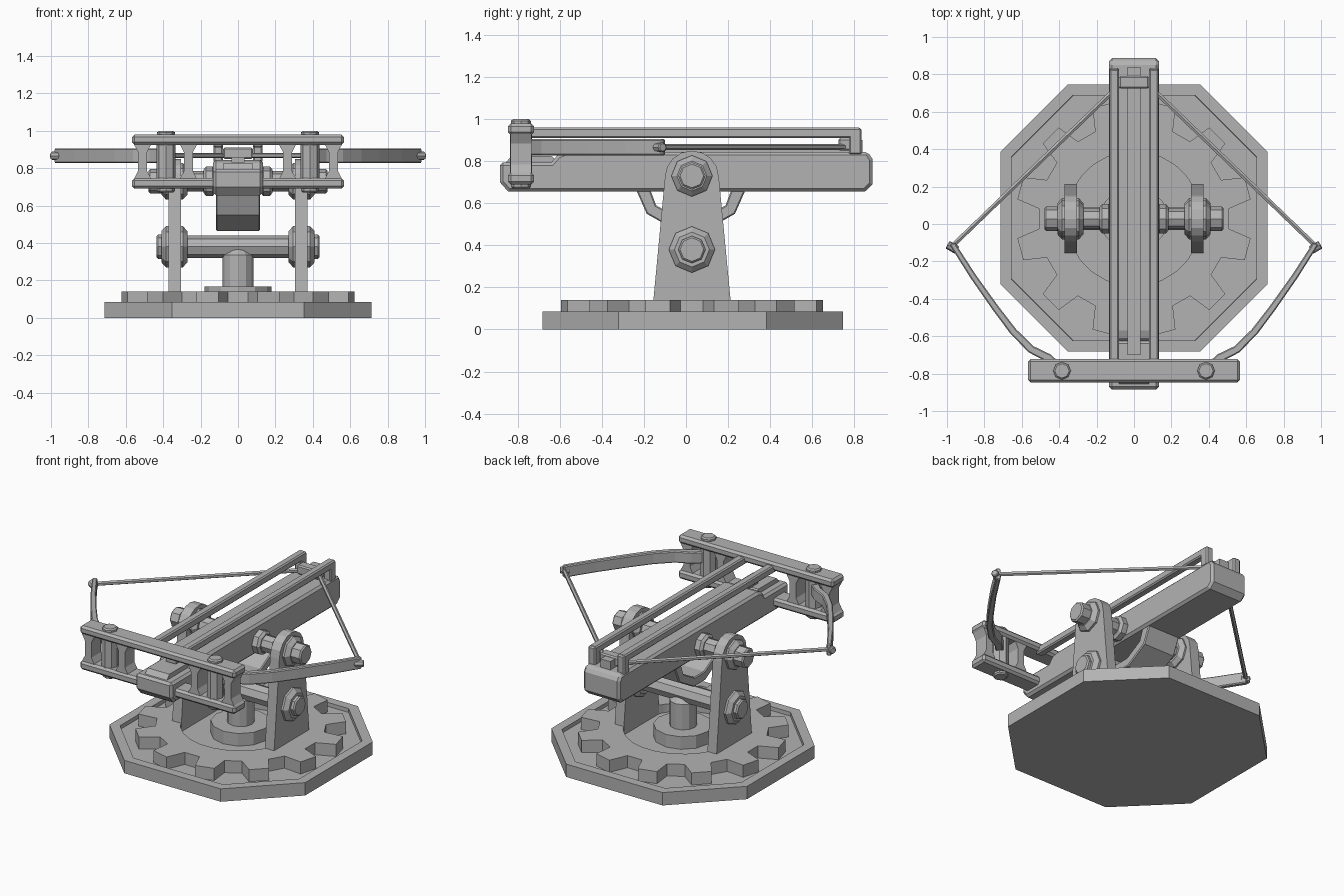
import bpy, bmesh, math
from mathutils import Vector

if "Cube" in bpy.data.objects:
    bpy.data.objects.remove(bpy.data.objects["Cube"])

grey = bpy.data.materials.new("stone_grey")
grey.diffuse_color = (0.45, 0.45, 0.45, 1)
grey.use_nodes = True
grey.node_tree.nodes["Principled BSDF"].inputs["Base Color"].default_value = grey.diffuse_color
CY = 0.028  # y of the turntable and pivot axis


def finish(name, bm, bevel=0):
    bmesh.ops.recalc_face_normals(bm, faces=bm.faces)
    me = bpy.data.meshes.new(name)
    bm.to_mesh(me)
    bm.free()
    me.materials.append(grey)
    ob = bpy.data.objects.new(name, me)
    bpy.context.collection.objects.link(ob)
    if bevel:
        m = ob.modifiers.new("chamfer", 'BEVEL')
        m.width, m.segments, m.limit_method = bevel, 1, 'ANGLE'
        m.angle_limit = math.radians(50)
    return ob


def prism(name, pts, axis, lo, hi, bevel=0):
    """Extrude a 2D outline along x (y,z), y (x,z) or z (x,y)."""
    place = {'x': lambda a, b, t: (t, a, b), 'y': lambda a, b, t: (a, t, b),
             'z': lambda a, b, t: (a, b, t)}[axis]
    bm = bmesh.new()
    A = [bm.verts.new(place(a, b, lo)) for a, b in pts]
    B = [bm.verts.new(place(a, b, hi)) for a, b in pts]
    n = len(pts)
    bm.faces.new(A)
    bm.faces.new(B[::-1])
    for i in range(n):
        bm.faces.new((A[i], B[i], B[(i + 1) % n], A[(i + 1) % n]))
    return finish(name, bm, bevel)


def box(name, x, y, z, bevel=0):
    return prism(name, [(x[0], y[0]), (x[1], y[0]), (x[1], y[1]), (x[0], y[1])], 'z', z[0], z[1], bevel)


def rod(name, p, q, r, n=8, bevel=0, r2=None):
    p, q = Vector(p), Vector(q)
    bm = bmesh.new()
    bmesh.ops.create_cone(bm, cap_ends=True, segments=n, radius1=r,
                          radius2=r if r2 is None else r2, depth=(q - p).length)
    rot = (q - p).to_track_quat('Z', 'Y').to_matrix()
    for v in bm.verts:
        v.co = rot @ v.co + (p + q) / 2
    return finish(name, bm, bevel)


# octagonal base with a recessed top
a, c = 0.715, 0.352
bm = bmesh.new()
oct_pts = [(c, a), (-c, a), (-a, c), (-a, -c), (-c, -a), (c, -a), (a, -c), (a, c)]
low = bm.faces.new([bm.verts.new((x, y + CY + 0.004, 0)) for x, y in oct_pts])
ext = bmesh.ops.extrude_face_region(bm, geom=[low], use_keep_orig=True)
top = [g for g in ext['geom'] if isinstance(g, bmesh.types.BMFace)][0]
for v in top.verts:
    v.co.z = 0.085
bmesh.ops.inset_region(bm, faces=[top], thickness=0.065)
bmesh.ops.inset_region(bm, faces=[top], thickness=0.001)
for v in top.verts:
    v.co.z = 0.06
finish("octagon_base", bm)

# toothed turntable ring
bm = bmesh.new()
rings = []
for k in range(12):
    mid = math.radians(15 + 30 * k)
    for da, r in ((-9, 0.51), (-5.5, 0.632), (5.5, 0.632), (9, 0.51)):
        t = mid + math.radians(da)
        rings.append([bm.verts.new((rr * math.cos(t), CY + rr * math.sin(t), z))
                      for rr, z in ((r, 0.055), (r, 0.14), (0.36, 0.14), (0.36, 0.055))])
for i, s in enumerate(rings):
    n = rings[(i + 1) % len(rings)]
    for j in range(4):
        bm.faces.new((s[j], s[(j + 1) % 4], n[(j + 1) % 4], n[j]))
finish("gear_ring", bm)

# centre hub and post with a rounded top
rod("hub_floor", (0, CY, 0.05), (0, CY, 0.085), 0.37, 16)
rod("hub_disc", (0, CY, 0.07), (0, CY, 0.168), 0.18, 12)
rod("centre_post", (0, CY, 0.15), (0, CY, 0.335), 0.083, 12)
rod("centre_post_shoulder", (0, CY, 0.335), (0, CY, 0.365), 0.083, 12, r2=0.055)
rod("centre_post_cap", (0, CY, 0.365), (0, CY, 0.378), 0.055, 12, r2=0.02)

# lower cross shaft and upper pivot shaft
rod("lower_shaft", (-0.3, CY, 0.38), (0.3, CY, 0.38), 0.06)
rod("pivot_shaft", (-0.3, CY, 0.73), (0.3, CY, 0.73), 0.055)

# side plate outline: tapered with a faceted round head
plate = [(-0.155, 0.07), (-0.155, 0.14)]
plate += [(CY - 0.128 * math.cos(t), 0.725 + 0.125 * math.sin(t))
          for t in [math.pi * k / 8 for k in range(9)]]
plate += [(0.212, 0.14), (0.212, 0.07)]

# bow arm centre line in plan
path = [(0.385, -0.785), (0.46, -0.715), (0.55, -0.67), (0.645, -0.575),
        (0.74, -0.45), (0.86, -0.28), (0.972, -0.105)]

for s, side in ((-1, "left"), (1, "right")):
    prism(side + "_side_plate", plate, 'x', s * 0.305, s * 0.372)
    for z, r, tip, nm in ((0.38, 0.11, 0.435, "lower"), (0.73, 0.098, 0.478, "upper")):
        rod(f"{side}_{nm}_hub", (s * 0.27, CY, z), (s * 0.41, CY, z), r, 8, 0.025)
        rod(f"{side}_{nm}_axle_end", (s * 0.40, CY, z), (s * tip, CY, z), 0.065, 8, 0.008)
    rod(side + "_pivot_collar", (s * 0.12, CY, 0.73), (s * 0.185, CY, 0.73), 0.078, 8, 0.015)

    # top rail and rear post
    x = sorted((s * 0.08, s * 0.132))
    box(side + "_rail", x, (-0.76, 0.83), (0.91, 0.96), 0.008)
    box(side + "_rear_post", x, (0.775, 0.835), (0.83, 0.958), 0.008)

    # flared uprights of the bow frame
    for cx in (0.51, 0.265):
        up = [(s * cx + dx, z) for dx, z in (
            (-0.05, 0.735), (0.05, 0.735), (0.024, 0.785), (0.024, 0.885),
            (0.05, 0.935), (-0.05, 0.935), (-0.024, 0.885), (-0.024, 0.785))]
        prism(side + "_frame_upright", up, 'y', -0.835, -0.735)

    # arm pivot with bolt heads
    px = s * 0.385
    rod(side + "_arm_pivot", (px, -0.785, 0.74), (px, -0.785, 0.93), 0.052, 8)
    rod(side + "_top_bolt", (px, -0.785, 0.965), (px, -0.785, 1.0), 0.047, 8, 0.008)
    rod(side + "_bottom_bolt", (px, -0.785, 0.67), (px, -0.785, 0.70), 0.047, 8, 0.008)

    # curved bow arm: offset the centre line to both sides
    pv = [Vector(p) for p in path]
    outer, inner = [], []
    for i, p in enumerate(pv):
        d = (pv[min(i + 1, len(pv) - 1)] - pv[max(i - 1, 0)]).normalized()
        nrm = Vector((d.y, -d.x)) * (0.024 - 0.0015 * i)
        outer.append((s * (p + nrm).x, (p + nrm).y))
        inner.append((s * (p - nrm).x, (p - nrm).y))
    prism(side + "_bow_arm", outer + inner[::-1], 'z', 0.828, 0.905, 0.006)

    # string pin and bow string
    rod(side + "_string_pin", (s * 0.945, -0.14, 0.866), (s * 0.997, -0.11, 0.866), 0.023, 8, 0.005)
    rod(side + "_bow_string", (s * 0.972, -0.118, 0.868), (s * 0.05, 0.77, 0.868), 0.014, 6)

# stock: long beam with a lowered nose and chamfered ends
stock = [(-0.885, 0.70), (-0.845, 0.655), (0.85, 0.655), (0.887, 0.69), (0.887, 0.81),
         (0.865, 0.845), (-0.57, 0.845), (-0.61, 0.83), (-0.64, 0.795), (-0.885, 0.795)]
prism("stock", stock, 'x', -0.133, 0.133, 0.015)
box("bolt_track", (-0.036, 0.036), (-0.7, 0.83), (0.83, 0.858))
prism("nose_wedge", [(-0.86, 0.79), (-0.83, 0.825), (-0.64, 0.825), (-0.6, 0.79)], 'x', -0.08, 0.08)
box("string_catch", (-0.08, 0.08), (0.725, 0.79), (0.85, 0.91), 0.008)
box("catch_tail", (-0.036, 0.036), (0.78, 0.84), (0.84, 0.90))

# bent strap under the stock
strap = [(-0.263, 0.67), (-0.21, 0.55), (-0.06, 0.465), (0.06, 0.465), (0.21, 0.55), (0.263, 0.67),
         (0.195, 0.67), (0.165, 0.59), (0.05, 0.525), (-0.05, 0.525), (-0.165, 0.59), (-0.195, 0.67)]
prism("under_strap", [(y + CY - 0.005, z) for y, z in strap], 'x', -0.117, 0.117, 0.006)

# bow frame top and bottom bars
box("frame_top_bar", (-0.567, 0.567), (-0.847, -0.722), (0.925, 0.98), 0.014)
box("frame_bottom_bar", (-0.567, 0.567), (-0.847, -0.722), (0.69, 0.747), 0.014)
